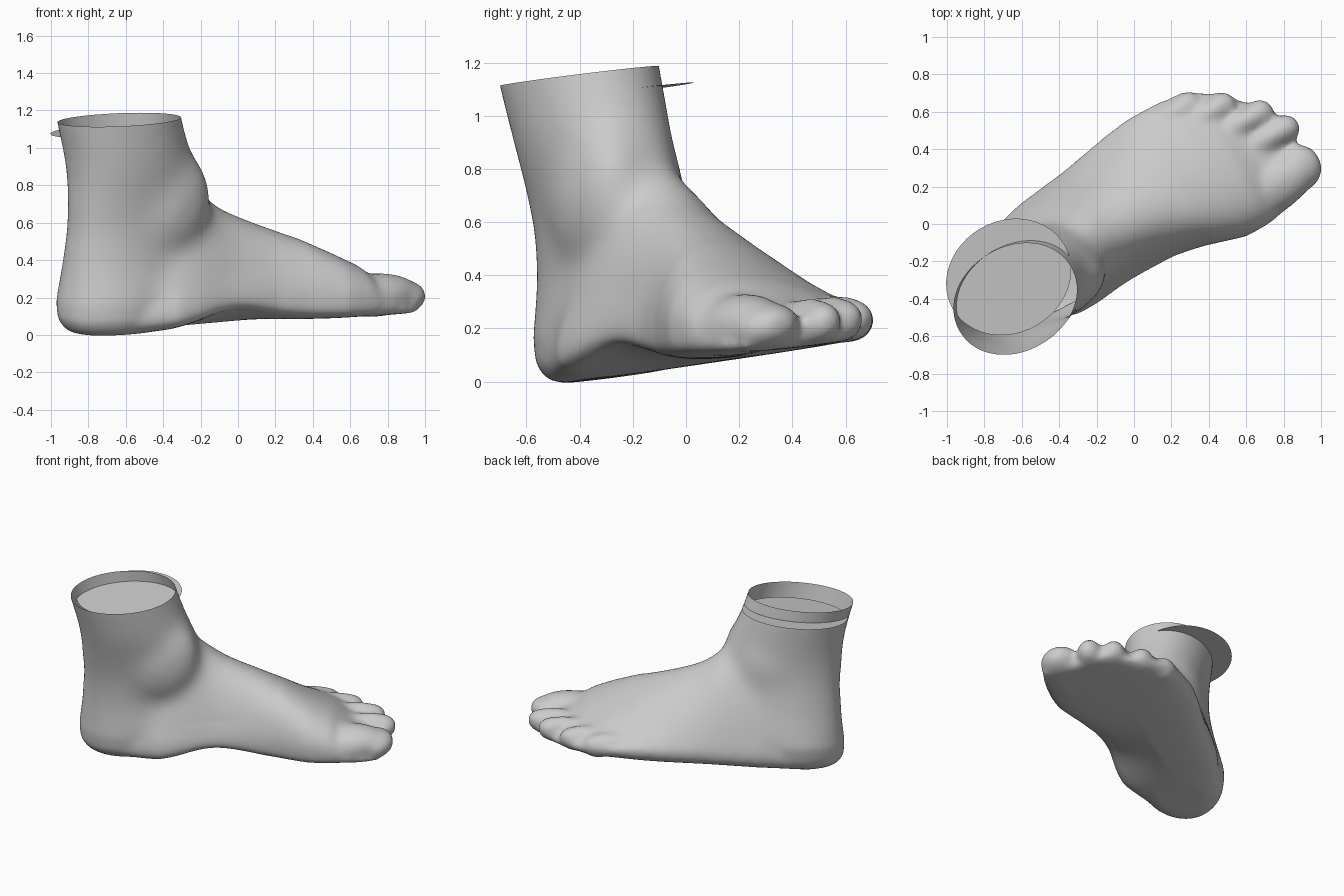
import bpy, bmesh, math
from mathutils import Matrix, Vector

if "Cube" in bpy.data.objects:
    bpy.data.objects.remove(bpy.data.objects["Cube"])

grey = bpy.data.materials.new("plain grey")
grey.use_nodes = True
grey.diffuse_color = (0.6, 0.6, 0.6, 1)
grey.node_tree.nodes["Principled BSDF"].inputs["Base Color"].default_value = (0.6, 0.6, 0.6, 1)

SEG = 48
TURN = Matrix.Rotation(math.radians(30), 3, 'Z')


def place(p):
    """Foot frame (along, across, up) to world: turned and gently tilted."""
    q = TURN @ p
    q.z += 0.12 * (q.y + 0.40) + 0.02 * (q.x + 0.75)
    return q


def loft(bm, rings):
    loops = [[bm.verts.new(p) for p in ring] for ring in rings]
    for a, b in zip(loops, loops[1:]):
        for i in range(SEG):
            j = (i + 1) % SEG
            bm.faces.new((a[i], a[j], b[j], b[i]))
    bm.faces.new(loops[0][::-1])
    bm.faces.new(loops[-1])


def ball(bm, centre, radii):
    m = Matrix.Translation(centre) @ Matrix.Diagonal((*radii, 1))
    bmesh.ops.create_uvsphere(bm, u_segments=24, v_segments=16, radius=1, matrix=m)


def leg_ring(h, s, t, a, b):
    angles = [2 * math.pi * i / SEG for i in range(SEG)]
    return [Vector((s + a * math.cos(k), t + b * math.sin(k), h)) for k in angles]


def foot_ring(s, lo, hi, h, ridge):
    """Flat-soled section with a domed top leaning to the ridge."""
    mid, half, belly = (lo + hi) / 2, (hi - lo) / 2, min(0.28 * h, 0.12)
    ring = []
    for i in range(SEG):
        k = 2 * math.pi * i / SEG
        c, n = math.cos(k), math.sin(k)
        if n >= 0:
            f = n ** 1.7
            ring.append(Vector((s, mid + half * c + (ridge - mid) * f, belly + (h - belly) * f)))
        else:
            t = mid + half * math.copysign(abs(c) ** 0.6, c)
            ring.append(Vector((s, t, belly * (1 - abs(n) ** 0.6))))
    return ring


def soften(bm, verts, times):
    for _ in range(times):
        bmesh.ops.smooth_vert(bm, verts=verts, factor=0.5, use_axis_x=True, use_axis_y=True, use_axis_z=True)


bm = bmesh.new()

# Heel and leg: height, centre along, centre across, radii
loft(bm, [leg_ring(*r) for r in (
    (0, -.68, .07, .23, .16), (.02, -.68, .07, .31, .215), (.08, -.68, .075, .36, .262),
    (.2, -.675, .075, .375, .278), (.4, -.64, .055, .39, .245), (.58, -.625, .03, .395, .235),
    (.7, -.637, .01, .39, .24), (.78, -.645, 0, .385, .25), (.88, -.67, -.012, .37, .263),
    (.98, -.70, -.018, .357, .275), (1.143, -.75, -.029, .352, .285), (1.3, -.79, -.04, .35, .29))])

# Instep and ball: along, inner edge, outer edge, height, ridge
loft(bm, [foot_ring(*r) for r in (
    (-.85, -.13, .30, .4, .05), (-.5, -.27, .395, .68, .05), (-.38, -.27, .41, .74, .045),
    (-.25, -.255, .425, .75, .04), (-.17, -.25, .435, .68, .04), (-.09, -.25, .45, .62, .03),
    (.1, -.255, .485, .535, 0), (.26, -.285, .505, .468, -.05), (.49, -.355, .495, .352, -.12),
    (.63, -.355, .455, .28, -.14), (.74, -.34, .38, .195, -.12), (.85, -.325, .27, .14, -.06),
    (.95, -.29, .15, .09, -.05))])

# Ankle bones, mostly buried
ball(bm, (-.50, -.11, .70), (.26, .15, .30))
ball(bm, (-.58, .12, .64), (.26, .15, .30))

# Big toe
ball(bm, (.73, -.20, .112), (.26, .14, .115))
ball(bm, (.91, -.18, .088), (.13, .13, .09))

# Small toes: tip along, across
for tip, t in ((1.035, .035), (.955, .175), (.80, .31), (.64, .405)):
    ball(bm, (tip - .2, t, .1), (.2, .07, .082))
    ball(bm, (tip - .088, t, .08), (.092, .08, .08))

bmesh.ops.recalc_face_normals(bm, faces=bm.faces)
mesh = bpy.data.meshes.new("foot")
bm.to_mesh(mesh)
bm.free()
foot = bpy.data.objects.new("foot", mesh)
bpy.context.collection.objects.link(foot)

# Fuse the volumes into one skin
fuse = foot.modifiers.new("fuse", 'REMESH')
fuse.mode = 'VOXEL'
fuse.voxel_size = 0.016
skin = bpy.data.meshes.new_from_object(foot.evaluated_get(bpy.context.evaluated_depsgraph_get()))
foot.modifiers.clear()
foot.data = skin

# Soften, most around the ankle, then open the leg
bm = bmesh.new()
bm.from_mesh(skin)
soften(bm, [v for v in bm.verts if v.co.x < .3 and v.co.z > .2], 60)
soften(bm, bm.verts[:], 12)
bmesh.ops.bisect_plane(bm, geom=bm.verts[:] + bm.edges[:] + bm.faces[:],
                       plane_co=(0, 0, 1.148), plane_no=(0, 0, 1), clear_outer=True)

# Raise the arch, then tilt
for v in bm.verts:
    s, t, h = v.co
    inner = min(1, max(0, (0.1 - t) / 0.28))
    low = max(0, 1 - h / 0.3)
    v.co.z += 0.08 * math.exp(-((s + 0.14) / 0.27) ** 2) * inner * low
    v.co = place(v.co)
for f in bm.faces:
    f.smooth = True
bm.to_mesh(skin)
bm.free()
skin.materials.clear()
skin.materials.append(grey)

# Thin disc set just below the leg opening
bm = bmesh.new()
bm.faces.new([bm.verts.new(place(p)) for p in leg_ring(1.071, -.722, .09, .345, .30)])
disc = bpy.data.meshes.new("leg_disc")
bm.to_mesh(disc)
bm.free()
disc.materials.append(grey)
bpy.context.collection.objects.link(bpy.data.objects.new("leg_disc", disc))
